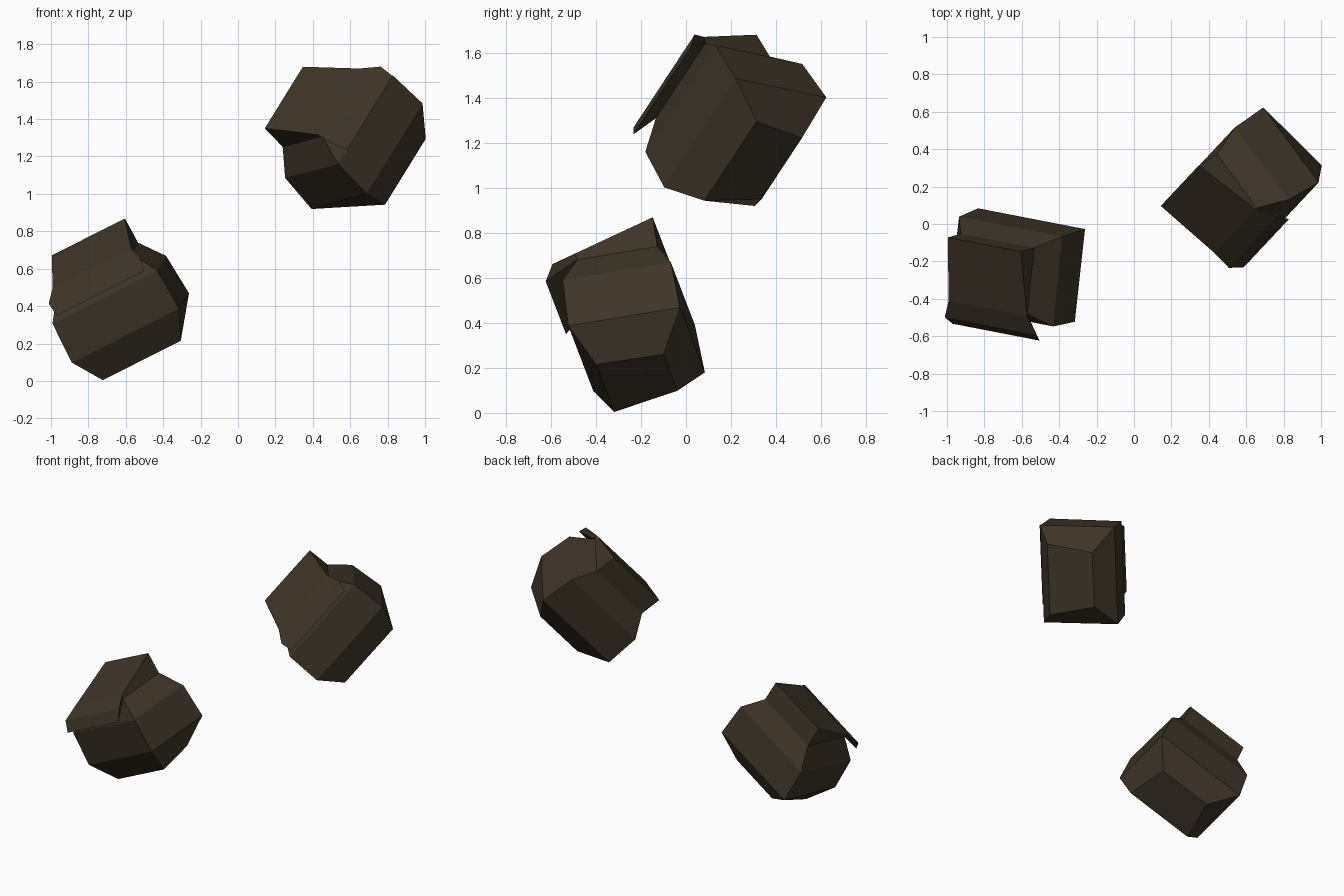
import bpy, bmesh
from mathutils import Vector, Matrix

if "Cube" in bpy.data.objects:
    bpy.data.objects.remove(bpy.data.objects["Cube"])

# one dark brown colour
brown = bpy.data.materials.new("dark_brown")
brown.diffuse_color = (0.048, 0.035, 0.021, 1)
brown.use_nodes = True
brown.node_tree.nodes["Principled BSDF"].inputs["Base Color"].default_value = brown.diffuse_color

# side profile of one block: (along, down, half width)
P, W, V, R, I, H, G, E, F, T, J, K = range(12)
profile = [
    (0.000, 0.000, 0.222),    # back corner of the cap
    (0.378, -0.050, 0.239),   # where the brim starts
    (0.493, -0.046, 0.279),   # brim bend
    (0.561, 0.000, 0.264),    # brim lip
    (0.385, -0.025, 0.225),   # under the brim
    (0.503, 0.070, 0.319),    # body front
    (0.605, 0.282, 0.325),
    (0.596, 0.474, 0.237),    # body bottom
    (0.319, 0.586, 0.182),
    (0.153, 0.508, 0.325),    # body back
    (0.065, 0.287, 0.313),
    (0.061, 0.136, 0.223),    # notch under the cap
]
# facets of the mirrored ends
ends = [(P, W, I, K), (W, V, R, I), (K, I, H, J), (J, H, G, T), (T, G, E, F)]


def block(name, origin, along, down):
    bm = bmesh.new()
    sides = [[bm.verts.new((a, b, s * h)) for a, b, h in profile] for s in (-1, 1)]
    n = len(profile)
    for i in range(n):
        j = (i + 1) % n
        bm.faces.new((sides[0][i], sides[0][j], sides[1][j], sides[1][i]))
    for side in sides:
        for f in ends:
            bm.faces.new([side[i] for i in f])
    bmesh.ops.recalc_face_normals(bm, faces=bm.faces)
    me = bpy.data.meshes.new(name)
    bm.to_mesh(me)
    bm.free()
    me.materials.append(brown)
    ob = bpy.data.objects.new(name, me)
    bpy.context.collection.objects.link(ob)
    # orient the block by its along and down directions
    x = Vector(along).normalized()
    y = Vector(down)
    y = (y - x * y.dot(x)).normalized()
    rot = Matrix((x, y, x.cross(y))).transposed().to_4x4()
    ob.matrix_world = Matrix.Translation(origin) @ rot
    return ob


# lower left and upper right blocks
block("left_block", (-0.80, -0.11, 0.77), (0.111, -0.834, -0.539), (0.463, 0.524, -0.715))
block("right_block", (0.245, 0.205, 1.515), (0.822, -0.551, -0.145), (0.338, 0.677, -0.655))
